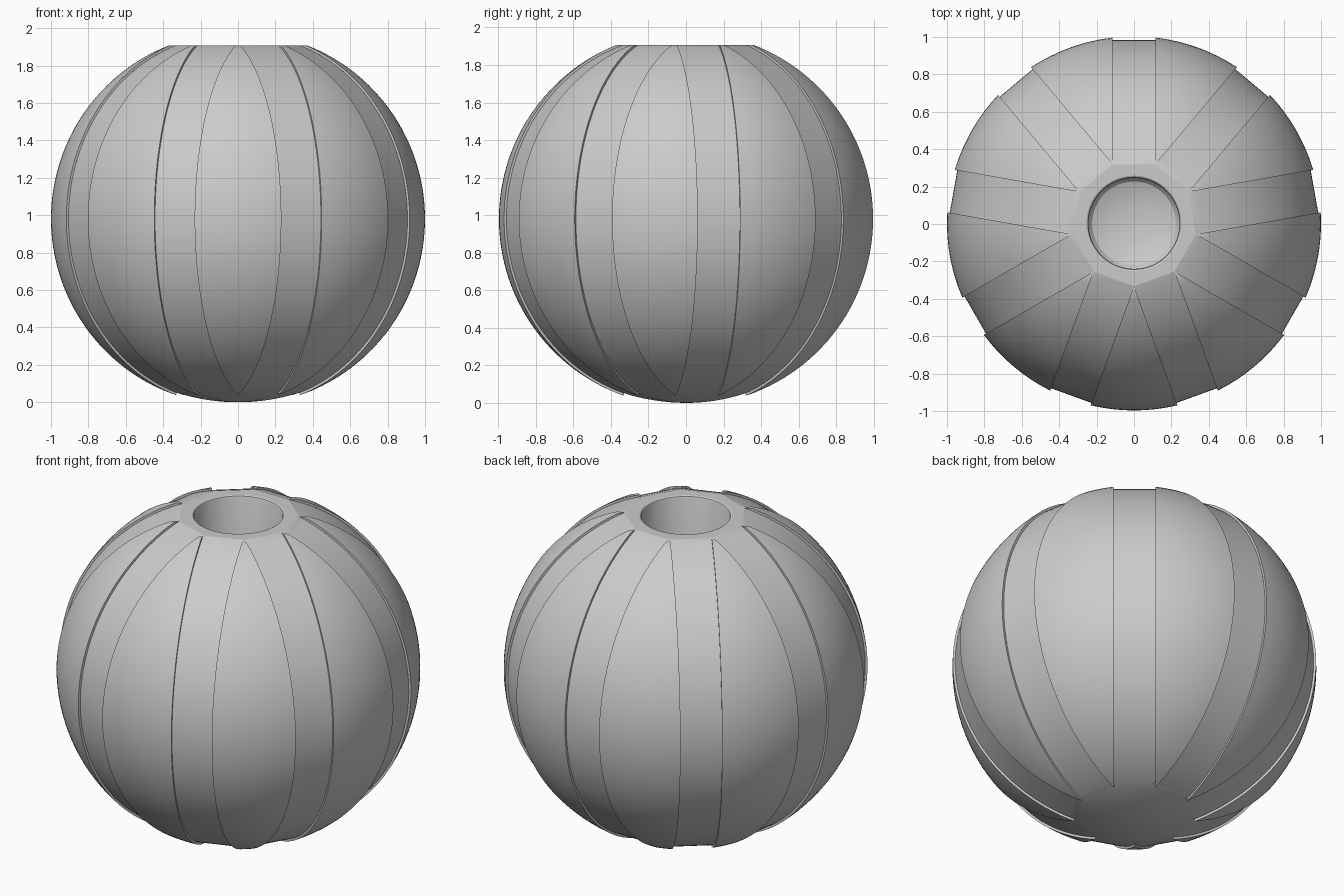
import bpy, bmesh, math
from math import sin, cos, tan, asin, acos, sqrt, pi, radians
from mathutils import Matrix, Vector

old = bpy.data.objects.get("Cube")
if old:
    bpy.data.objects.remove(old, do_unlink=True)

N = 9                      # ribs and grooves
HALF = pi / N              # half a sector
R, RG = 1.0, 0.98          # rib and groove radius
W = 0.115                  # half width of a groove
TIP = W / sin(HALF)        # where neighbouring grooves meet
DEND = W / tan(HALF)       # groove end along its own direction
TOP = sqrt(RG**2 - DEND**2)
HOLE = 0.243
SHIFT = Vector((0, 0.0033, RG))

grey = bpy.data.materials.new("plain grey")
grey.use_nodes = True
COL = (0.6, 0.6, 0.6, 1)
grey.diffuse_color = COL
bsdf = grey.node_tree.nodes["Principled BSDF"]
bsdf.inputs["Base Color"].default_value = COL
bsdf.inputs["Roughness"].default_value = 0.6


def finish(bm, name, angles):
    """Turn one piece into an object repeated around the axis."""
    src = bm.copy()
    bm.clear()
    piece = bpy.data.meshes.new("piece")
    src.to_mesh(piece)
    src.free()
    for a in angles:
        start = len(bm.verts)
        bm.from_mesh(piece)
        bm.verts.ensure_lookup_table()
        bmesh.ops.rotate(bm, verts=bm.verts[start:], matrix=Matrix.Rotation(a, 3, 'Z'))
    bpy.data.meshes.remove(piece)
    bmesh.ops.remove_doubles(bm, verts=bm.verts, dist=1e-5)
    bmesh.ops.translate(bm, verts=bm.verts, vec=SHIFT)
    me = bpy.data.meshes.new(name)
    bm.to_mesh(me)
    bm.free()
    me.materials.append(grey)
    ob = bpy.data.objects.new(name, me)
    bpy.context.collection.objects.link(ob)
    bpy.ops.object.select_all(action='DESELECT')
    ob.select_set(True)
    bpy.context.view_layer.objects.active = ob
    bpy.ops.object.shade_smooth_by_angle(angle=radians(30))
    return ob


def strip(bm, rows):
    """Skin a list of equal-length point rows."""
    vs = [[bm.verts.new(p) for p in row] for row in rows]
    for a, b in zip(vs, vs[1:]):
        for i in range(len(a) - 1):
            bm.faces.new((a[i], a[i + 1], b[i + 1], b[i]))
    return vs


def polar(r, a, z):
    return Vector((r * cos(a), r * sin(a), z))


groove_angles = [pi / 2 + 2 * HALF * i for i in range(N)]
rib_angles = [a + HALF for a in groove_angles]

# Raised ribs: spherical gores with step walls down to the grooves
bm = bmesh.new()
lo, hi, steps, across = -acos(TIP), asin(TOP), 56, 12
rows, walls = [], {-1: [], 1: []}
for i in range(steps + 1):
    t = lo + (hi - lo) * i / steps
    rho, z = cos(t), sin(t)
    edge = max(HALF - asin(min(1, W / rho)), 1e-4)
    rows.append([polar(rho, edge * (2 * j / across - 1), z) for j in range(across + 1)])
    k = RG / sqrt(R**2 - W**2)
    d = sqrt(rho**2 - W**2)
    for s in (-1, 1):
        along = polar(1, s * HALF, 0)
        side = Vector((along.y, -along.x, 0)) * s * W
        outer = along * d + side + Vector((0, 0, z))
        inner = along * d * k + side + Vector((0, 0, z * k))
        walls[s].append([inner, outer] if s < 0 else [outer, inner])
strip(bm, rows)
apex = Vector((TIP, 0, TOP))
for s in (-1, 1):
    strip(bm, walls[s])
    bm.faces.new([bm.verts.new(p) for p in walls[s][-1] + [apex]])
bm.faces.new([bm.verts.new(p) for p in rows[-1] + [apex]])
finish(bm, "ribs", rib_angles)

# Groove floors: flat-bottomed bands that taper together underneath
bm = bmesh.new()
end = asin(TOP / RG)
rows = []
for i in range(73):
    t = -pi / 2 + 0.0005 + (end + pi / 2 - 0.0005) * i / 72
    d = RG * cos(t)
    w = min(W, d * tan(HALF))
    rows.append([Vector((d, -w, RG * sin(t))), Vector((d, w, RG * sin(t)))])
strip(bm, rows)
finish(bm, "groove_floors", groove_angles)

# Flat top collar around the opening, one wedge per groove
bm = bmesh.new()
arc = [polar(HOLE + 0.012, HALF * (1 - 2 * j / 8), TOP) for j in range(9)]
outer = [Vector((DEND, -W, TOP)), Vector((DEND, W, TOP))]
bm.faces.new([bm.verts.new(p) for p in outer + arc])
finish(bm, "top_collar", groove_angles)

# Well: softened lip, straight wall and shallow bowl floor
bm = bmesh.new()
profile = [(HOLE + 0.012, TOP), (HOLE + 0.004, TOP - 0.004),
           (HOLE, TOP - 0.012), (HOLE, -0.6)]
profile += [(HOLE * cos(a), -0.6 - 0.06 * sin(a)) for a in (0.4, 0.8, 1.2, 1.569)]
rows = [[polar(r, HALF * (1 - 2 * j / 8), z) for j in range(9)] for r, z in profile]
strip(bm, [row[::-1] for row in rows[::-1]])
for f in bm.faces:
    f.normal_update()
    c = f.calc_center_median()
    if f.normal.dot(Vector((-c.x, -c.y, 0.3))) < 0:
        f.normal_flip()
finish(bm, "well", groove_angles)
